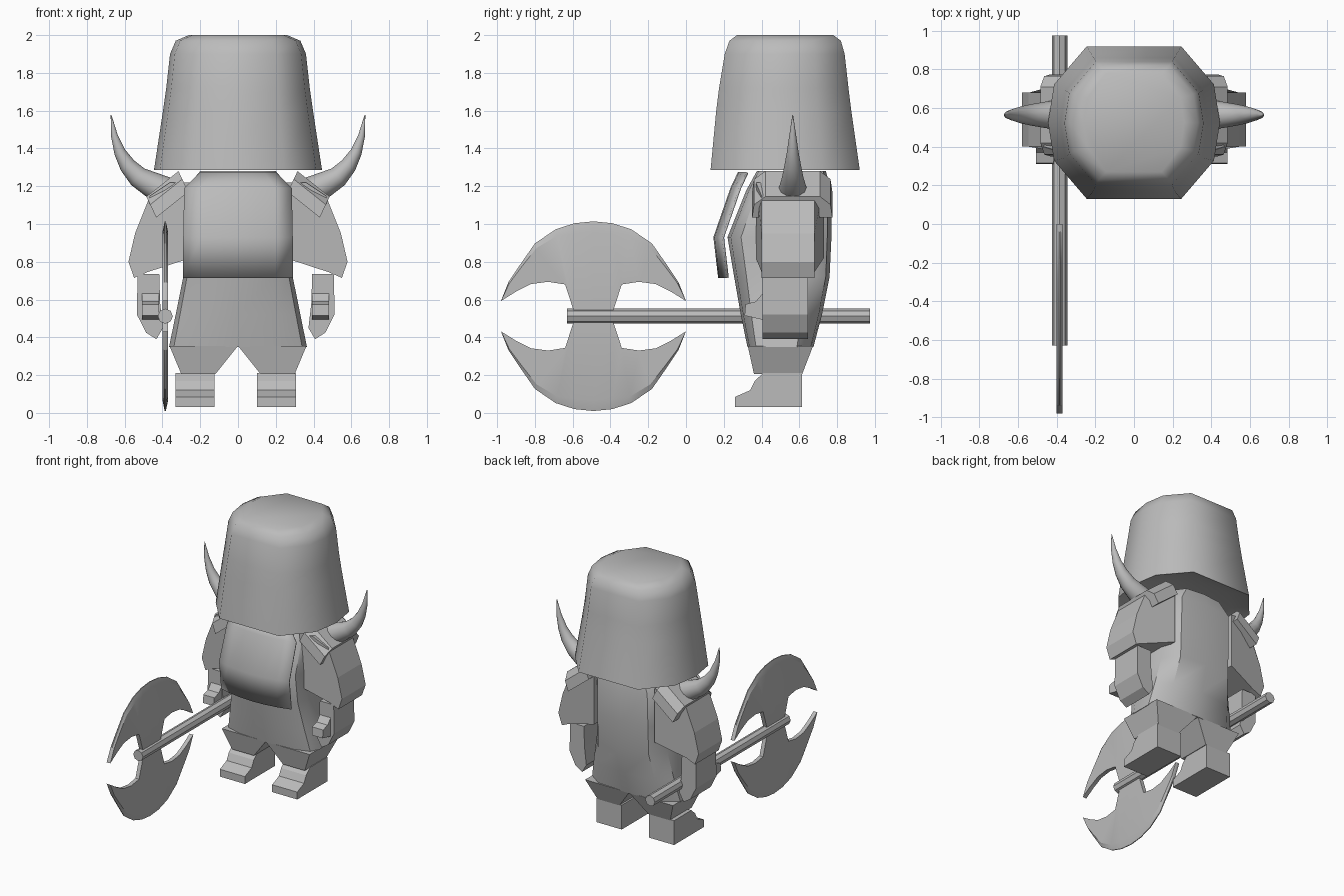
import bpy, bmesh, math
from mathutils import Vector

if "Cube" in bpy.data.objects:
    bpy.data.objects.remove(bpy.data.objects["Cube"], do_unlink=True)

grey = bpy.data.materials.new("plain_grey")
grey.use_nodes = True
grey.diffuse_color = (0.5, 0.5, 0.5, 1)
grey.node_tree.nodes["Principled BSDF"].inputs["Base Color"].default_value = (0.5, 0.5, 0.5, 1)


def finish(name, bm, angle=None):
    bmesh.ops.remove_doubles(bm, verts=bm.verts, dist=0.0005)
    bmesh.ops.recalc_face_normals(bm, faces=bm.faces)
    mesh = bpy.data.meshes.new(name)
    bm.to_mesh(mesh)
    bm.free()
    mesh.materials.append(grey)
    ob = bpy.data.objects.new(name, mesh)
    bpy.context.collection.objects.link(ob)
    if angle:
        bpy.ops.object.select_all(action='DESELECT')
        ob.select_set(True)
        bpy.context.view_layer.objects.active = ob
        bpy.ops.object.shade_smooth_by_angle(angle=math.radians(angle))
    return ob


def loft(name, rings, angle=None):
    """Skin matching closed rings and cap both ends."""
    bm = bmesh.new()
    rows = [[bm.verts.new(p) for p in ring] for ring in rings]
    n = len(rows[0])
    for a, b in zip(rows, rows[1:]):
        for i in range(n):
            j = (i + 1) % n
            bm.faces.new((a[i], a[j], b[j], b[i]))
    bm.faces.new(rows[0])
    bm.faces.new(rows[-1])
    return finish(name, bm, angle)


def box_ring(x0, x1, y0, y1, z):
    return [(x0, y0, z), (x1, y0, z), (x1, y1, z), (x0, y1, z)]


# Helmet: a tapered ten-sided bucket, recessed underneath
def helmet_ring(z, w, y0, y1):
    mid, half = (y0 + y1) / 2, (y1 - y0) / 2
    quarter = [(1, 0), (0.93, 0.5), (0.55, 1)]
    right = [(x, -y) for x, y in reversed(quarter[1:])] + quarter
    outline = right + [(-x, y) for x, y in reversed(right)]
    return [(x * w, mid + y * half, z) for x, y in outline]


loft("helmet", [helmet_ring(*r) for r in (
    (1.33, 0.32, 0.24, 0.80), (1.285, 0.445, 0.13, 0.92), (1.6, 0.397, 0.16, 0.875),
    (1.72, 0.38, 0.175, 0.86), (1.9, 0.36, 0.205, 0.84),
    (1.97, 0.33, 0.23, 0.82), (2.0, 0.26, 0.27, 0.78))], 50)


# Torso
def torso_ring(z, w, front, back):
    d = back - front
    side = [(0.62, front + 0.03 * d), (0.93, front + 0.13 * d), (1, front + 0.3 * d),
            (1, back - 0.25 * d), (0.72, back - 0.04 * d)]
    right = [(0, front)] + side + [(0, back)]
    return [(x * w, y, z) for x, y in right] + [(-x * w, y, z) for x, y in reversed(side)]


loft("torso", [torso_ring(*r) for r in (
    (0.35, 0.365, 0.325, 0.675), (0.52, 0.33, 0.29, 0.72), (0.72, 0.29, 0.255, 0.76),
    (0.93, 0.29, 0.22, 0.77), (1.18, 0.285, 0.32, 0.77), (1.28, 0.2, 0.375, 0.74))], 40)

# Chest plate: a thin curved sheet floating in front of the torso
bm = bmesh.new()
columns = [-1, -0.69, -0.35, 0, 0.35, 0.69, 1]
rows = []
for z, w, y in ((0.715, 0.29, 0.17), (0.93, 0.29, 0.145), (1.19, 0.285, 0.235), (1.275, 0.2, 0.275)):
    rows.append([bm.verts.new((c * w, y + 0.045 * c * c, z)) for c in columns])
for a, b in zip(rows, rows[1:]):
    for i in range(len(columns) - 1):
        bm.faces.new((a[i], a[i + 1], b[i + 1], b[i]))
plate = finish("chest_plate", bm, 40)
solid = plate.modifiers.new("thickness", 'SOLIDIFY')
solid.thickness = 0.012

# Paired parts
for side, s in (("left", 1), ("right", -1)):
    off = -0.012

    def mirror(points, shift=0):
        return [(s * x + shift, y, z) for x, y, z in points]

    # Trouser leg narrowing to the ankle
    loft(side + "_trouser_leg", [mirror(r) for r in (
        box_ring(0, 0.363, 0.327, 0.673, 0.355),
        box_ring(0.12, 0.3, 0.36, 0.615, 0.205))])

    # Foot: side profile extruded across
    profile = [(0.26, 0.03), (0.26, 0.085), (0.34, 0.12), (0.365, 0.17),
               (0.41, 0.212), (0.615, 0.212), (0.615, 0.03)]
    loft(side + "_foot", [mirror([(x, y, z) for y, z in profile], off) for x in (0.113, 0.32)])

    # Sleeve: front profile, deeper next to the body than outside
    sleeve = [(0.25, 1.22), (0.36, 1.22), (0.465, 1.15), (0.545, 0.95),
              (0.58, 0.8), (0.55, 0.715), (0.48, 0.745), (0.25, 0.82)]
    near = [(x, 0.40 - 0.03 * (x < 0.4), z) for x, z in sleeve]
    far = [(x, 0.68 + 0.05 * (x < 0.4), z) for x, z in sleeve]
    loft(side + "_sleeve", [mirror(near), mirror(far)])

    # Forearm with fist, and a thumb pointing forward
    arm = [(0.405, 0.735), (0.52, 0.735), (0.523, 0.52), (0.475, 0.425),
           (0.42, 0.39), (0.385, 0.45), (0.40, 0.58)]
    loft(side + "_forearm", [mirror([(x, y, z) for x, z in arm], off) for y in (0.405, 0.645)])
    thumb = [(0.31, 0.515), (0.315, 0.575), (0.37, 0.59), (0.42, 0.65), (0.42, 0.49)]
    loft(side + "_thumb", [mirror([(x, y, z) for y, z in thumb], off) for x in (0.405, 0.495)])

    # Shoulder guard: a faceted saddle lying along the shoulder slope
    arch = [(0.35, 0.13), (0.36, 0.05), (0.42, 0), (0.71, 0), (0.765, 0.05), (0.775, 0.13)]
    loft(side + "_shoulder_guard", [
        mirror([(x - 0.4 * d, y, z - 0.85 * d) for y, d in arch])
        for x, z in ((0.315, 1.28), (0.485, 1.145))])

    # Horn: rings swept along a curve to a point
    path = [(0.39, 1.175, 0.078), (0.46, 1.21, 0.068), (0.53, 1.25, 0.056), (0.585, 1.31, 0.044),
            (0.625, 1.38, 0.031), (0.655, 1.47, 0.018), (0.672, 1.578, 0.002)]
    rings = []
    for i, (x, z, r) in enumerate(path):
        a, b = path[max(i - 1, 0)], path[min(i + 1, len(path) - 1)]
        t = Vector((b[0] - a[0], 0, b[1] - a[1])).normalized()
        normal = Vector((-t.z, 0, t.x))
        centre = Vector((x, 0.565, z))
        rings.append(mirror([centre + r * (math.cos(k * math.tau / 12) * normal
                             + math.sin(k * math.tau / 12) * Vector((0, 1, 0)))
                             for k in range(12)]))
    loft(side + "_horn", rings, 60)

# Axe handle: octagonal rod lying front to back
AXE_X, AXE_Y, AXE_Z = -0.385, -0.49, 0.512
loft("axe_handle", [[(AXE_X + 0.04 * math.cos(k * math.tau / 8), y,
                      AXE_Z + 0.04 * math.sin(k * math.tau / 8)) for k in range(8)]
                    for y in (-0.63, 0.975)], 30)

# Axe blades: bands from a thin cutting edge to the thick inner edge
outer = [(0.49, 0.08), (0.45, 0.18), (0.39, 0.27), (0.31, 0.385), (0.2, 0.46), (0.1, 0.492), (0, 0.502)]
inner = [(0.49, 0.08), (0.41, 0.13), (0.33, 0.17), (0.24, 0.182), (0.15, 0.168), (0.105, 0.03), (0, 0.03)]
outer += [(-y, z) for y, z in reversed(outer[:-1])]
inner += [(-y, z) for y, z in reversed(inner[:-1])]
for name, s in (("upper_axe_blade", 1), ("lower_axe_blade", -1)):
    slices = []
    for (oy, oz), (iy, iz) in zip(outer, inner):
        by, bz = oy + 0.12 * (iy - oy), oz + 0.12 * (iz - oz)
        section = [(-0.003, oy, oz), (-0.015, by, bz), (-0.015, iy, iz),
                   (0.015, iy, iz), (0.015, by, bz), (0.003, oy, oz)]
        slices.append([(AXE_X + x, AXE_Y + y, AXE_Z + s * z) for x, y, z in section])
    # Close each tip to a narrow edge
    bm = bmesh.new()
    for a, b in zip(slices, slices[1:]):
        for i in range(6):
            j = (i + 1) % 6
            corners = []
            for p in (a[i], a[j], b[j], b[i]):
                if p not in corners:
                    corners.append(p)
            if len(corners) > 2:
                bm.faces.new([bm.verts.new(p) for p in corners])
    finish(name, bm, 20)
